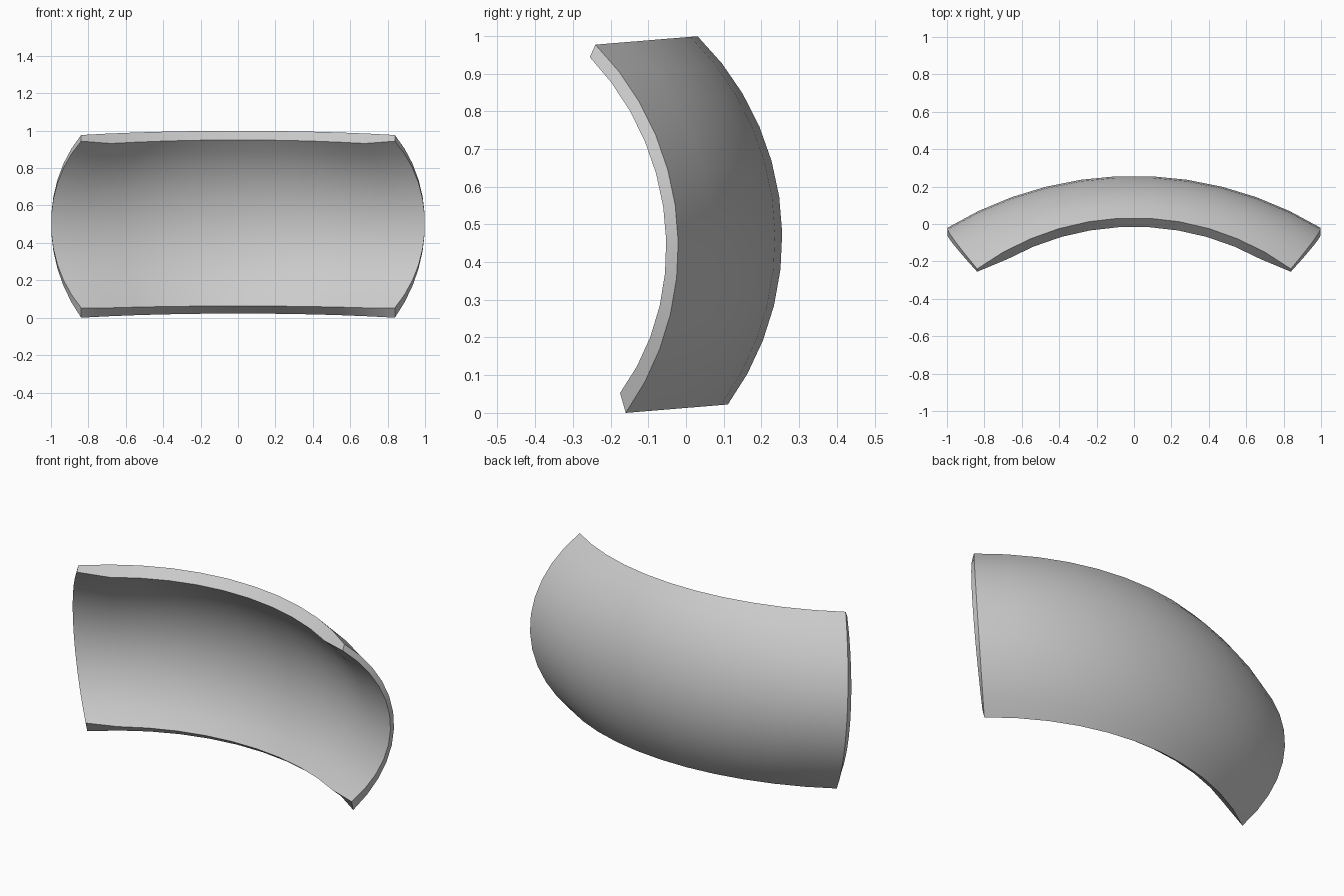
import bpy, bmesh
from math import sin, cos, radians
from mathutils import Vector, Matrix

if "Cube" in bpy.data.objects:
    bpy.data.objects.remove(bpy.data.objects["Cube"])

N = 11                                   # segments along both directions
THICK = 0.068
TILT = Matrix.Rotation(radians(4.7), 3, 'X')
PHI = radians(41)                        # half angle of the cross-section arc


def outer(u, v):
    """Outer surface: u runs along the long bend, v up the cross-section (-1..1)."""
    a, b, phi = u * radians(31.2), u * radians(36.2), v * PHI
    mid = Vector((1.93 * sin(a), 1.93 * (cos(a) - 1), 0))
    rim = Vector((1.42 * sin(b), 1.42 * (cos(b) - 1) - 0.1825, 0))
    p = mid.lerp(rim, (1 - cos(phi)) / (1 - cos(PHI)))
    p.z = 0.49 * sin(phi) / sin(PHI)
    return TILT @ p


def inner(u, v):
    """Inner surface: offset along the normal, thinner at the two end rims."""
    p = outer(u, v)
    if abs(u) > 0.99:
        return p + Vector((0, -0.032 + 0.017 * v * v, 0.01 * v * v - 0.043 * v))
    e = 1e-3
    du = outer(u + e, v) - outer(u - e, v)
    dv = outer(u, v + e) - outer(u, v - e)
    n = du.cross(dv).normalized()
    if n.y < 0:
        n = -n
    return p - n * THICK


bm = bmesh.new()
steps = [2 * i / N - 1 for i in range(N + 1)]
grids = [[[bm.verts.new(f(u, v)) for v in steps] for u in steps] for f in (outer, inner)]

# outer and inner skins
for g in grids:
    for i in range(N):
        for j in range(N):
            bm.faces.new((g[i][j], g[i + 1][j], g[i + 1][j + 1], g[i][j + 1]))

# rim joining the two skins
border = ([(i, 0) for i in range(N)] + [(N, j) for j in range(N)]
          + [(i, N) for i in range(N, 0, -1)] + [(0, j) for j in range(N, 0, -1)])
o, k = grids
for (a, b), (c, d) in zip(border, border[1:] + border[:1]):
    bm.faces.new((o[a][b], o[c][d], k[c][d], k[a][b]))
bmesh.ops.recalc_face_normals(bm, faces=bm.faces)

# stand on z = 0, centre in y
ys = [v.co.y for v in bm.verts]
shift = Vector((0, -(min(ys) + max(ys)) / 2, -min(v.co.z for v in bm.verts)))
bmesh.ops.translate(bm, vec=shift, verts=bm.verts)

mesh = bpy.data.meshes.new("curved_shell")
bm.to_mesh(mesh)
bm.free()
shell = bpy.data.objects.new("curved_shell", mesh)
bpy.context.collection.objects.link(shell)
bpy.context.view_layer.objects.active = shell
shell.select_set(True)
bpy.ops.object.shade_smooth_by_angle(angle=radians(30))
